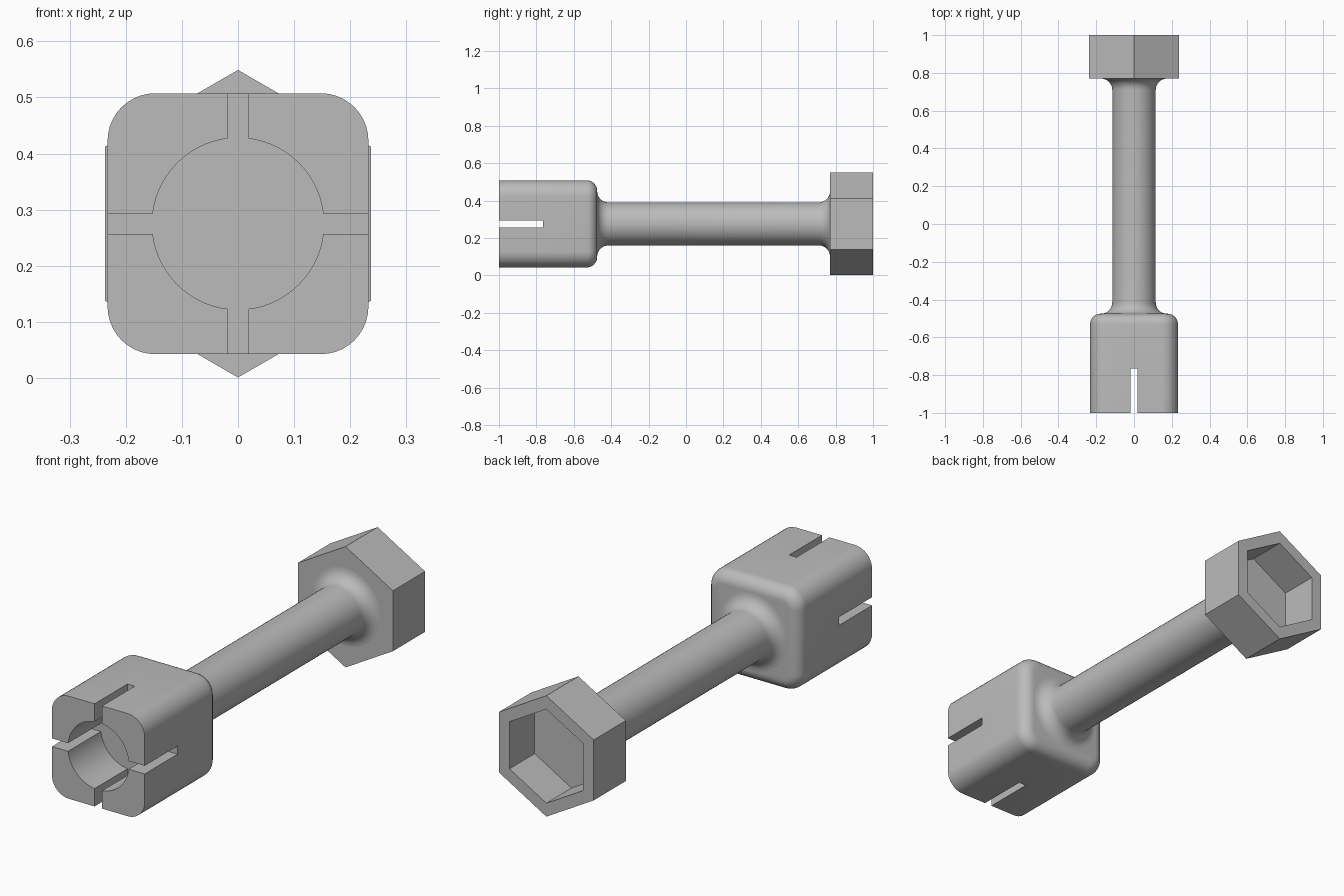
import bpy, bmesh
from math import sin, cos, pi, radians

cube = bpy.data.objects.get("Cube")
if cube:
    bpy.data.objects.remove(cube, do_unlink=True)

MID = 0.275      # height of the long axis
GREY = (0.5, 0.5, 0.5, 1)

mat = bpy.data.materials.new("plain grey")
mat.use_nodes = True
mat.diffuse_color = GREY
mat.node_tree.nodes["Principled BSDF"].inputs["Base Color"].default_value = GREY


def circle(r, n, turn=0.0):
    return [(r * cos(2 * pi * i / n + turn), r * sin(2 * pi * i / n + turn)) for i in range(n)]


def rounded_square(half, r, steps=10):
    pts = []
    for q in range(4):
        cx = (half - r) * (1 if q in (0, 3) else -1)
        cz = (half - r) * (1 if q < 2 else -1)
        for i in range(steps + 1):
            a = pi / 2 * (q + i / steps)
            pts.append((cx + r * cos(a), cz + r * sin(a)))
    return pts


def loft(name, sections):
    """Closed solid through (y, outline) sections along the axis."""
    bm = bmesh.new()
    rings = [[bm.verts.new((x, y, MID + z)) for x, z in pts] for y, pts in sections]
    for a, b in zip(rings, rings[1:]):
        n = len(a)
        for i in range(n):
            j = (i + 1) % n
            bm.faces.new((a[i], a[j], b[j], b[i]))
    bm.faces.new(rings[0])
    bm.faces.new(rings[-1])
    bmesh.ops.recalc_face_normals(bm, faces=bm.faces)
    mesh = bpy.data.meshes.new(name)
    bm.to_mesh(mesh)
    bm.free()
    mesh.materials.append(mat)
    obj = bpy.data.objects.new(name, mesh)
    bpy.context.collection.objects.link(obj)
    return obj


def activate(obj):
    bpy.ops.object.select_all(action='DESELECT')
    obj.select_set(True)
    bpy.context.view_layer.objects.active = obj


def cut(obj, cutter):
    activate(obj)
    mod = obj.modifiers.new("cut", 'BOOLEAN')
    mod.operation = 'DIFFERENCE'
    mod.solver = 'EXACT'
    mod.object = cutter
    bpy.ops.object.modifier_apply(modifier=mod.name)
    bpy.data.objects.remove(cutter, do_unlink=True)


# Square socket head with a rounded rear rim
HALF, CORNER, RIM, REAR = 0.2325, 0.085, 0.055, -0.475
sections = [(-1, rounded_square(HALF, CORNER))]
for i in range(9):
    a = pi / 2 * i / 8
    d = RIM * (1 - cos(a))
    sections.append((REAR - RIM + RIM * sin(a), rounded_square(HALF - d, CORNER - d)))
head = loft("square_head", sections)

# Round bore and the crossed slots
FLOOR = -0.765
cut(head, loft("bore_cutter", [(-1.1, circle(0.153, 64)), (FLOOR, circle(0.153, 64))]))
for w, h in ((0.0185, 0.4), (0.4, 0.0185)):
    outline = [(w, h), (-w, h), (-w, -h), (w, -h)]
    cut(head, loft("slot_cutter", [(-1.1, outline), (FLOOR, outline)]))

# Shaft with a flared fillet at each end
R, F, FRONT, BACK = 0.115, 0.06, REAR, 0.77
flare = [(F - F * cos(pi / 16 * i), R + F - F * sin(pi / 16 * i)) for i in range(9)]
profile = [(FRONT - 0.02, R + F)]
profile += [(FRONT + y, r) for y, r in flare]
profile += [(BACK - y, r) for y, r in reversed(flare)]
profile.append((BACK + 0.02, R + F))
shaft = loft("shaft", [(y, circle(r, 48)) for y, r in profile])

# Hexagonal socket, point up, with a hexagonal pocket in its rear
outer, inner = circle(0.274, 6, pi / 2), circle(0.213, 6, pi / 2)
hex_socket = loft("hex_socket", [(BACK, outer), (1, outer), (1, inner), (0.82, inner)])

for obj in (head, shaft):
    activate(obj)
    bpy.ops.object.shade_smooth_by_angle(angle=radians(30))
